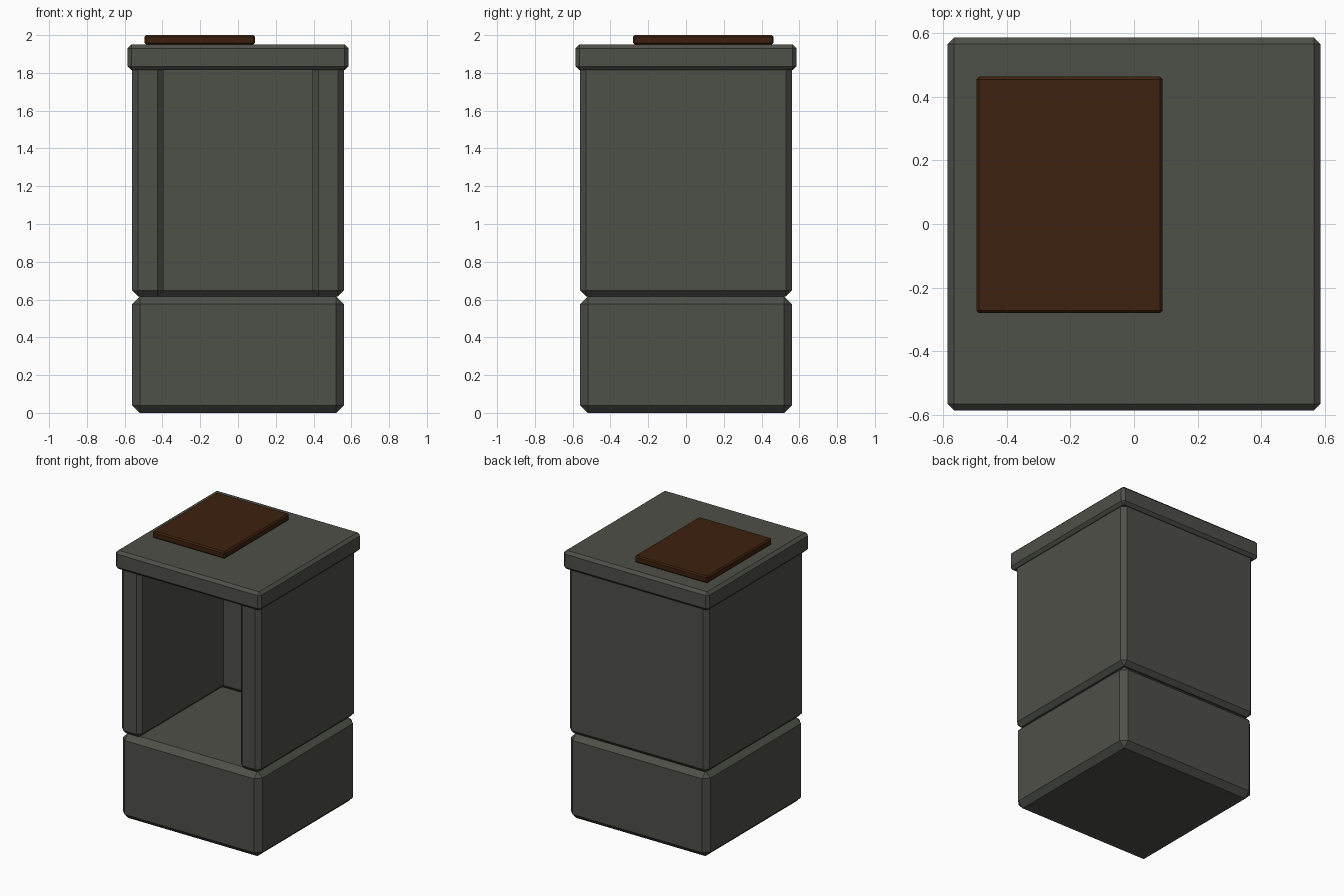
import bpy
import bmesh

cube = bpy.data.objects.get("Cube")
if cube:
    bpy.data.objects.remove(cube, do_unlink=True)


def make_material(name, color):
    mat = bpy.data.materials.new(name)
    mat.use_nodes = True
    mat.diffuse_color = (*color, 1)
    mat.node_tree.nodes["Principled BSDF"].inputs["Base Color"].default_value = (*color, 1)
    return mat


def chamfered_box(name, low, high, chamfer, mat):
    """Box between two corners with a single flat chamfer on every edge."""
    bm = bmesh.new()
    bmesh.ops.create_cube(bm, size=1)
    for v in bm.verts:
        v.co = [(a + b) / 2 + c * (b - a) for a, b, c in zip(low, high, v.co)]
    bmesh.ops.bevel(bm, geom=bm.edges[:], offset=chamfer, segments=1,
                    profile=0.5, affect='EDGES')
    bmesh.ops.recalc_face_normals(bm, faces=bm.faces[:])
    mesh = bpy.data.meshes.new(name)
    bm.to_mesh(mesh)
    bm.free()
    mesh.materials.append(mat)
    obj = bpy.data.objects.new(name, mesh)
    bpy.context.collection.objects.link(obj)
    return obj


stone = make_material("dark grey stone", (0.076, 0.080, 0.065))
wood = make_material("dark brown wood", (0.048, 0.0155, 0.0045))

HALF = 0.56       # half width of the body
LID = 0.585       # half width of the lid
INNER = 0.395     # half width of the opening
FLOOR = 0.617     # top of the base
WALL_TOP = 1.88   # walls run up into the lid

# Solid base block
chamfered_box("base", (-HALF, -HALF, 0), (HALF, HALF, FLOOR), 0.04, stone)

# Side walls and back wall, leaving the front open
for side, x0, x1 in (("left", INNER, HALF), ("right", -HALF, -INNER)):
    chamfered_box(side + "_wall", (x0, -HALF, FLOOR), (x1, HALF, WALL_TOP), 0.03, stone)
chamfered_box("back_wall", (-HALF, INNER, FLOOR), (HALF, HALF, WALL_TOP), 0.03, stone)

# Overhanging lid with a loose board lying on it
chamfered_box("lid", (-LID, -LID, 1.815), (LID, LID, 1.95), 0.02, stone)
chamfered_box("top_board", (-0.495, -0.28, 1.95), (0.09, 0.463, 2.0), 0.009, wood)
